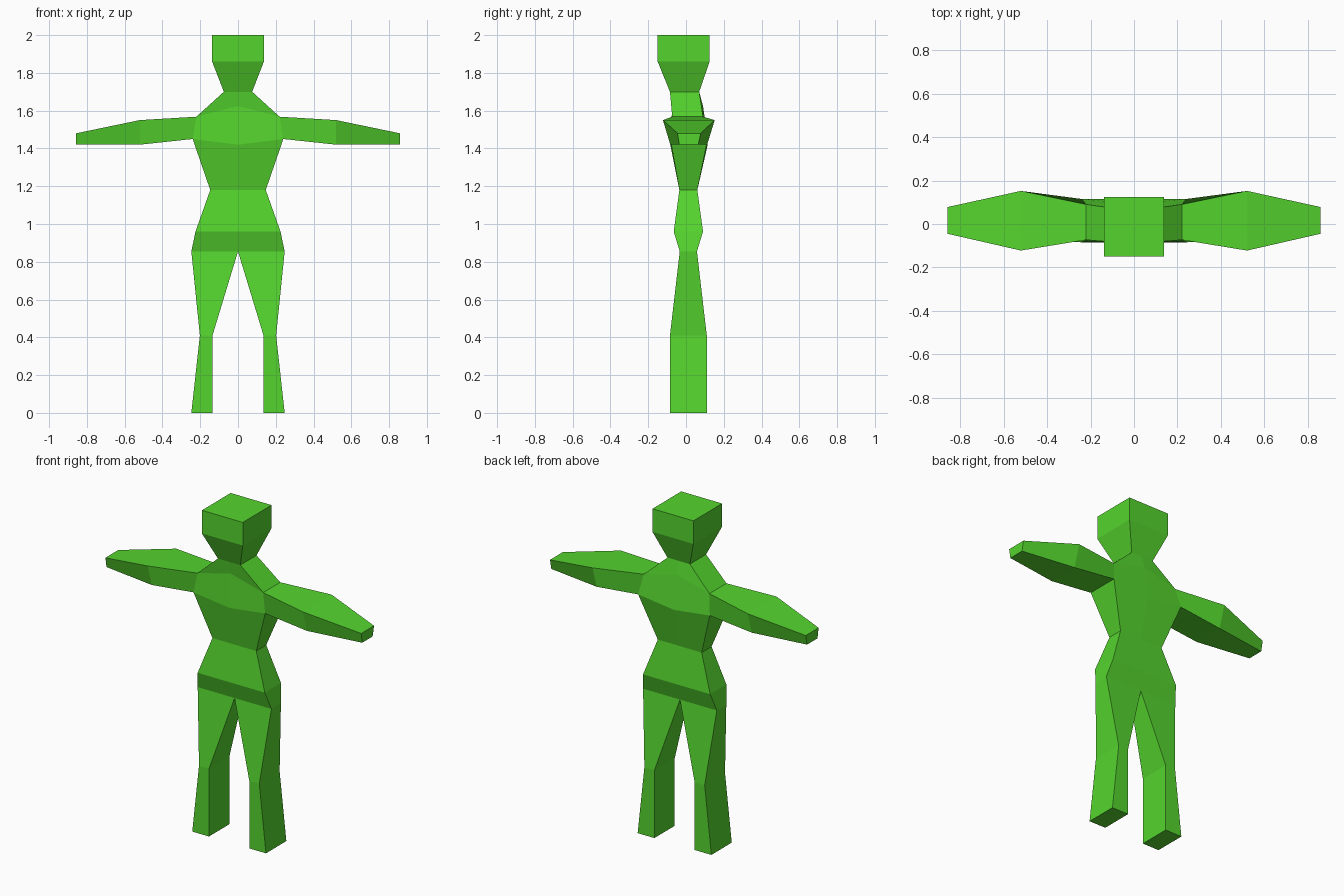
import bpy, bmesh
from mathutils import Matrix

if "Cube" in bpy.data.objects:
    bpy.data.objects.remove(bpy.data.objects["Cube"])

# Half-body sections, foot to crown: inner x, inner z, outer x, outer z, front y, back y
BODY = [
    (0.135, 0.00, 0.247, 0.00, -0.085, 0.110),   # foot
    (0.135, 0.41, 0.202, 0.41, -0.085, 0.110),   # knee
    (0.000, 0.855, 0.247, 0.855, -0.033, 0.058), # crotch
    (0.000, 0.96, 0.225, 0.96, -0.065, 0.090),   # hip
    (0.000, 1.18, 0.147, 1.18, -0.035, 0.060),   # waist
    (0.000, 1.42, 0.240, 1.45, -0.083, 0.115),   # chest
    (0.000, 1.625, 0.220, 1.568, -0.073, 0.090), # shoulder
    (0.000, 1.70, 0.075, 1.70, -0.085, 0.070),   # neck
    (0.000, 1.86, 0.137, 1.86, -0.150, 0.125),   # jaw
    (0.000, 2.00, 0.137, 2.00, -0.150, 0.125),   # crown
]
# Arm sections: x, then (z, front y, back y) of the lower and upper edges
ARM = [
    (0.52, (1.42, -0.083, 0.112), (1.55, -0.122, 0.152)),   # elbow
    (0.857, (1.42, -0.035, 0.065), (1.48, -0.045, 0.078)),  # hand
]
CROTCH, CHEST = 2, 5

bm = bmesh.new()


def ring(points):
    return [bm.verts.new(p) for p in points]


def bridge(a, b, sides):
    for i in sides:
        j = (i + 1) % 4
        bm.faces.new((a[i], a[j], b[j], b[i]))


# Leg, torso and head: sides are 0 front, 1 outer, 2 back, 3 inner
body = [ring([(xi, f, zi), (xo, f, zo), (xo, b, zo), (xi, b, zi)])
        for xi, zi, xo, zo, f, b in BODY]
for k in range(len(body) - 1):
    sides = [0, 2]
    if k != CHEST:       # the armhole stays open
        sides.append(1)
    if k < CROTCH:       # only the legs have inner sides
        sides.append(3)
    bridge(body[k], body[k + 1], sides)
bm.faces.new(body[0])
bm.faces.new(body[-1])

# Arm grown from the armhole
low, high = body[CHEST], body[CHEST + 1]
prev = [low[1], low[2], high[2], high[1]]
for x, (z0, f0, b0), (z1, f1, b1) in ARM:
    cur = ring([(x, f0, z0), (x, b0, z0), (x, b1, z1), (x, f1, z1)])
    bridge(prev, cur, range(4))
    prev = cur
bm.faces.new(prev)

# Mirror to the other half
geom = bm.verts[:] + bm.edges[:] + bm.faces[:]
bmesh.ops.mirror(bm, geom=geom, matrix=Matrix.Identity(4), merge_dist=0.001, axis='X')
bmesh.ops.remove_doubles(bm, verts=bm.verts[:], dist=0.0005)
bmesh.ops.recalc_face_normals(bm, faces=bm.faces[:])

mesh = bpy.data.meshes.new("human_figure")
bm.to_mesh(mesh)
bm.free()
figure = bpy.data.objects.new("human_figure", mesh)
bpy.context.collection.objects.link(figure)

green = bpy.data.materials.new("green")
green.diffuse_color = (0.09, 0.66, 0.027, 1)
green.use_nodes = True
green.node_tree.nodes["Principled BSDF"].inputs["Base Color"].default_value = green.diffuse_color
mesh.materials.append(green)
